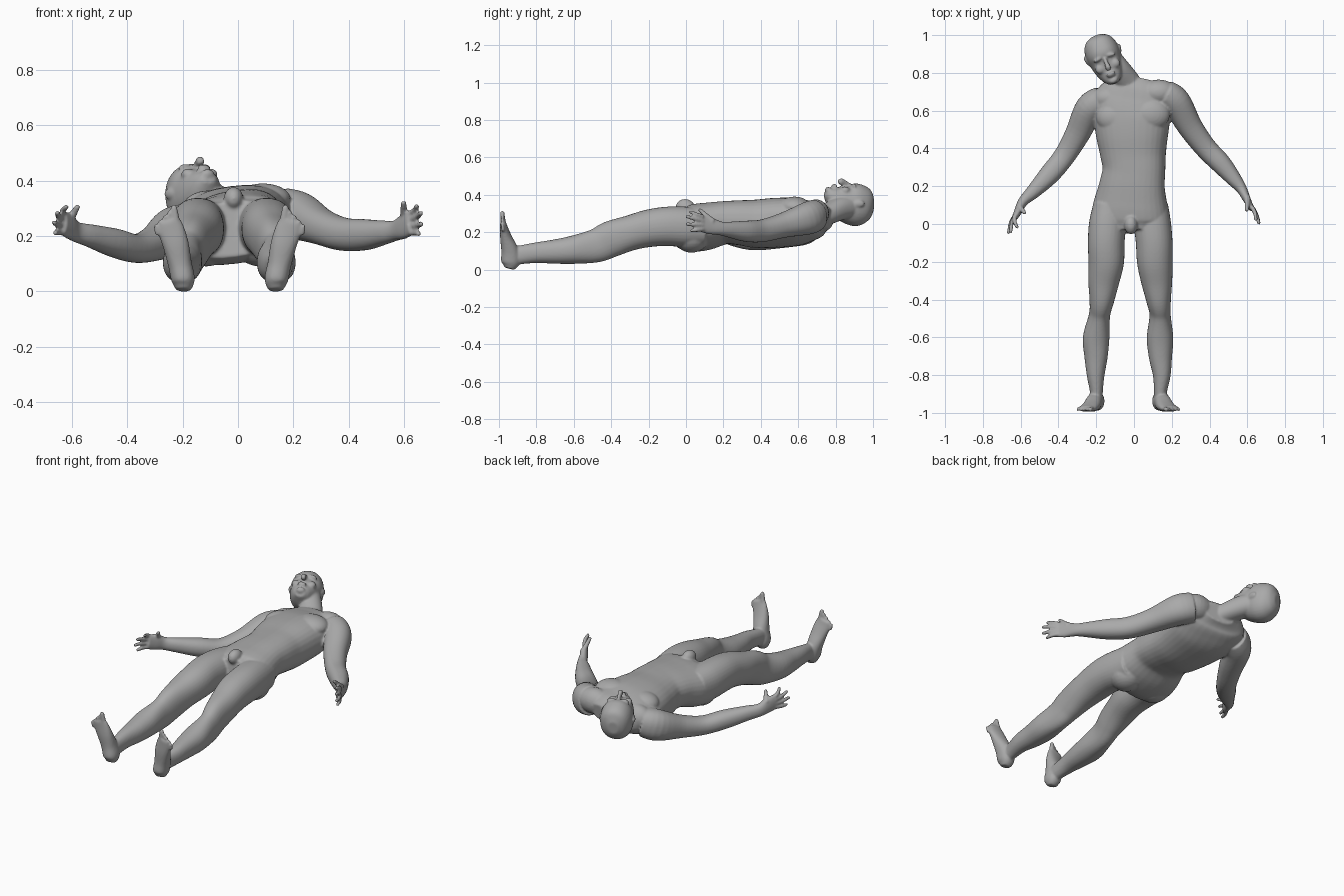
import bpy, bmesh, math
from mathutils import Vector, Matrix

bm = bmesh.new()
Z = (0, 0, 1)


def catmull(a, b, c, d, t):
    return 0.5 * (2 * b + (c - a) * t + (2 * a - 5 * b + 4 * c - d) * t * t
                  + (3 * b - a - 3 * c + d) * t ** 3)


def loft(rows, up=Z, mat=None, power=2.2, seg=32, steps=5):
    """Smooth tube through rows of (x, y, z, half width, half height)."""
    pts = []
    for i in range(len(rows) - 1):
        q = [rows[max(0, min(len(rows) - 1, i + k))] for k in (-1, 0, 1, 2)]
        for s in range(steps):
            pts.append([catmull(*v, s / steps) for v in zip(*q)])
    pts.append(list(rows[-1]))
    rings = []
    for i, p in enumerate(pts):
        t = (Vector(pts[min(i + 1, len(pts) - 1)][:3]) - Vector(pts[max(i - 1, 0)][:3])).normalized()
        side = t.cross(Vector(up)).normalized()
        nor = side.cross(t)
        ring = []
        for k in range(seg):
            a = 2 * math.pi * k / seg
            c, s = math.cos(a), math.sin(a)
            co = Vector(p[:3]) + side * p[3] * math.copysign(abs(c) ** (2 / power), c) \
                + nor * p[4] * math.copysign(abs(s) ** (2 / power), s)
            ring.append(bm.verts.new(mat @ co if mat else co))
        rings.append(ring)
    for a, b in zip(rings, rings[1:]):
        for k in range(seg):
            bm.faces.new((a[k], a[(k + 1) % seg], b[(k + 1) % seg], b[k]))
    bm.faces.new(rings[0][::-1])
    bm.faces.new(rings[-1])


def blob(loc, size, mat=None, rot=0):
    """Ellipsoid, turned about z by rot."""
    m = Matrix.Translation(loc) @ Matrix.Rotation(rot, 4, 'Z') @ Matrix.Diagonal((*size, 1))
    bmesh.ops.create_uvsphere(bm, u_segments=24, v_segments=14, radius=1,
                              matrix=mat @ m if mat else m)


def digit(a, b, r0, r1, bend=(0, 0, 0)):
    """Tapered finger or toe with a rounded tip."""
    a, b = Vector(a), Vector(b)
    mid = (a + b) / 2 + Vector(bend)
    loft([(*a, r0, r0), (*mid, (r0 + r1) / 2, (r0 + r1) / 2), (*b, r1, r1)],
         up=(0.3, 0.5, 0.8), seg=12)
    blob(b, (r1, r1, r1))


# torso, rolled slightly so the +x side is higher
loft([(0.02, 0.77, 0.27, 0.09, 0.05), (0.01, 0.72, 0.275, 0.17, 0.082),
      (0.0, 0.66, 0.265, 0.205, 0.105), (-0.01, 0.58, 0.255, 0.205, 0.125),
      (-0.01, 0.48, 0.25, 0.193, 0.13), (-0.005, 0.38, 0.245, 0.176, 0.127),
      (0, 0.29, 0.25, 0.166, 0.118), (-0.01, 0.2, 0.25, 0.175, 0.112),
      (-0.018, 0.1, 0.23, 0.198, 0.123), (-0.022, 0.02, 0.22, 0.205, 0.12),
      (-0.022, -0.04, 0.225, 0.17, 0.1)], up=(-0.13, 0, 1), power=2.4)
# shoulders, chest, buttocks and groin
blob((0.13, 0.695, 0.3), (0.1, 0.07, 0.075))
blob((-0.12, 0.665, 0.26), (0.11, 0.07, 0.08))
blob((0.09, 0.58, 0.335), (0.1, 0.085, 0.055))
blob((-0.1, 0.565, 0.305), (0.1, 0.085, 0.06))
for x in (-0.115, 0.08):
    blob((x, 0.03, 0.175), (0.095, 0.095, 0.085))
blob((-0.016, -0.005, 0.335), (0.035, 0.05, 0.042))

# legs: x of each leg, y, z, half width, half height
leg = [(-0.125, 0.09, 0.1, 0.225, 0.09, 0.1), (-0.14, 0.098, 0.0, 0.228, 0.098, 0.108),
       (-0.147, 0.107, -0.1, 0.231, 0.097, 0.105), (-0.147, 0.11, -0.2, 0.22, 0.094, 0.1),
       (-0.16, 0.12, -0.3, 0.195, 0.083, 0.094), (-0.17, 0.13, -0.4, 0.163, 0.066, 0.097),
       (-0.182, 0.138, -0.48, 0.128, 0.056, 0.09), (-0.2, 0.138, -0.6, 0.106, 0.07, 0.076),
       (-0.201, 0.14, -0.7, 0.096, 0.062, 0.065), (-0.203, 0.147, -0.8, 0.09, 0.047, 0.055),
       (-0.199, 0.14, -0.89, 0.078, 0.034, 0.05), (-0.2, 0.14, -0.95, 0.07, 0.034, 0.05)]
for side, col in ((-1, 0), (1, 1)):
    loft([(r[col], *r[2:]) for r in leg])
    # foot, heel to ball, with the sole facing -y
    hx = (-0.198, 0.138)[col]
    loft([(hx, -0.945, 0.005, 0.026, 0.026), (hx, -0.938, 0.04, 0.042, 0.05),
          (hx + side * 0.012, -0.942, 0.1, 0.043, 0.046),
          (hx + side * 0.027, -0.962, 0.17, 0.047, 0.032),
          (hx + side * 0.045, -0.974, 0.225, 0.048, 0.02),
          (hx + side * 0.055, -0.979, 0.255, 0.042, 0.015)], up=(0, 1, 0))
    # toes, big to little
    for i in range(5):
        big = 1.35 if i == 0 else 1
        bx = hx + side * (0.025 + 0.0165 * i)
        digit((bx, -0.977, 0.25 - 0.011 * i), (bx + side * 0.008, -0.982, 0.302 - 0.017 * i),
              0.0105 * big, 0.0088 * big)

# arms, shoulder to knuckles
arm_left = [(-0.17, 0.65, 0.235, 0.08, 0.085), (-0.235, 0.61, 0.215, 0.078, 0.088),
            (-0.298, 0.48, 0.175, 0.066, 0.064), (-0.367, 0.362, 0.155, 0.057, 0.052),
            (-0.445, 0.265, 0.175, 0.054, 0.052), (-0.53, 0.175, 0.2, 0.039, 0.042),
            (-0.585, 0.122, 0.215, 0.027, 0.037), (-0.61, 0.075, 0.235, 0.022, 0.046),
            (-0.632, 0.03, 0.248, 0.015, 0.044)]
arm_right = [(0.16, 0.69, 0.29, 0.075, 0.085), (0.222, 0.645, 0.272, 0.078, 0.086),
             (0.297, 0.515, 0.235, 0.066, 0.066), (0.378, 0.405, 0.207, 0.058, 0.06),
             (0.46, 0.32, 0.205, 0.054, 0.056), (0.53, 0.237, 0.213, 0.04, 0.043),
             (0.57, 0.185, 0.22, 0.028, 0.037), (0.6, 0.125, 0.235, 0.02, 0.046),
             (0.624, 0.078, 0.248, 0.014, 0.044)]
# fingertips: index to little, then thumb
tips_left = [(-0.62, -0.015, 0.305), (-0.652, -0.04, 0.283),
             (-0.664, -0.045, 0.248), (-0.66, -0.025, 0.212), (-0.58, 0.06, 0.305)]
tips_right = [(0.645, 0.025, 0.308), (0.66, 0.005, 0.283),
              (0.662, 0.005, 0.243), (0.652, 0.03, 0.208), (0.598, 0.075, 0.318)]
for arm, tips in ((arm_left, tips_left), (arm_right, tips_right)):
    loft(arm)
    knuckle, palm = Vector(arm[-1][:3]), Vector(arm[-2][:3])
    for i, tip in enumerate(tips[:4]):
        base = knuckle + Vector((0, 0.012, 0.033 - 0.022 * i))
        digit(base, tip, 0.0125, 0.0095, (math.copysign(0.006, tip[0]), 0, 0))
    digit(palm + Vector((0, 0.02, 0.02)), tips[4], 0.017, 0.0105)

# neck
loft([(-0.005, 0.69, 0.27, 0.075, 0.06), (-0.035, 0.755, 0.295, 0.066, 0.056),
      (-0.085, 0.82, 0.325, 0.064, 0.062), (-0.12, 0.87, 0.335, 0.06, 0.06)])

# head, tilted sideways: local y runs chin to crown, local z out of the face
head = Matrix.Translation((-0.165, 0.9, 0.347)) @ Matrix.Rotation(math.radians(21.5), 4, 'Z')
loft([(0, -0.163, 0.064, 0.026, 0.02), (0, -0.14, 0.052, 0.048, 0.042),
      (0, -0.1, 0.03, 0.069, 0.075), (0, -0.05, 0.008, 0.084, 0.1),
      (0, 0, 0, 0.092, 0.114), (0, 0.05, -0.005, 0.085, 0.104),
      (0, 0.084, -0.01, 0.062, 0.077), (0, 0.102, -0.012, 0.03, 0.036)], mat=head)
# nose, lips and chin
loft([(0, -0.022, 0.1, 0.009, 0.012), (0, -0.055, 0.115, 0.011, 0.016),
      (0, -0.076, 0.122, 0.015, 0.019), (0, -0.086, 0.112, 0.013, 0.012)], mat=head, seg=16)
blob((0, -0.112, 0.097), (0.026, 0.008, 0.016), head)
blob((0, -0.123, 0.093), (0.022, 0.007, 0.016), head)
blob((0, -0.15, 0.075), (0.026, 0.018, 0.02), head)
# brows, cheeks and ears
for s in (-1, 1):
    blob((s * 0.034, -0.018, 0.098), (0.03, 0.01, 0.017), head, s * -0.15)
    blob((s * 0.043, -0.07, 0.075), (0.026, 0.026, 0.022), head)
    blob((s * 0.09, -0.01, 0.005), (0.011, 0.032, 0.019), head, s * -0.3)

# fuse every part into one smooth skin
bmesh.ops.recalc_face_normals(bm, faces=bm.faces)
mesh = bpy.data.meshes.new("body")
bm.to_mesh(mesh)
bm.free()
body = bpy.data.objects.new("body", mesh)
bpy.context.collection.objects.link(body)
grey = bpy.data.materials.new("plain grey")
grey.diffuse_color = (0.4, 0.4, 0.4, 1)
mesh.materials.append(grey)
skin = body.modifiers.new("skin", 'REMESH')
skin.mode = 'VOXEL'
skin.voxel_size = 0.006
skin.use_smooth_shade = True
soften = body.modifiers.new("soften", 'SMOOTH')
soften.factor = 0.5
soften.iterations = 5
